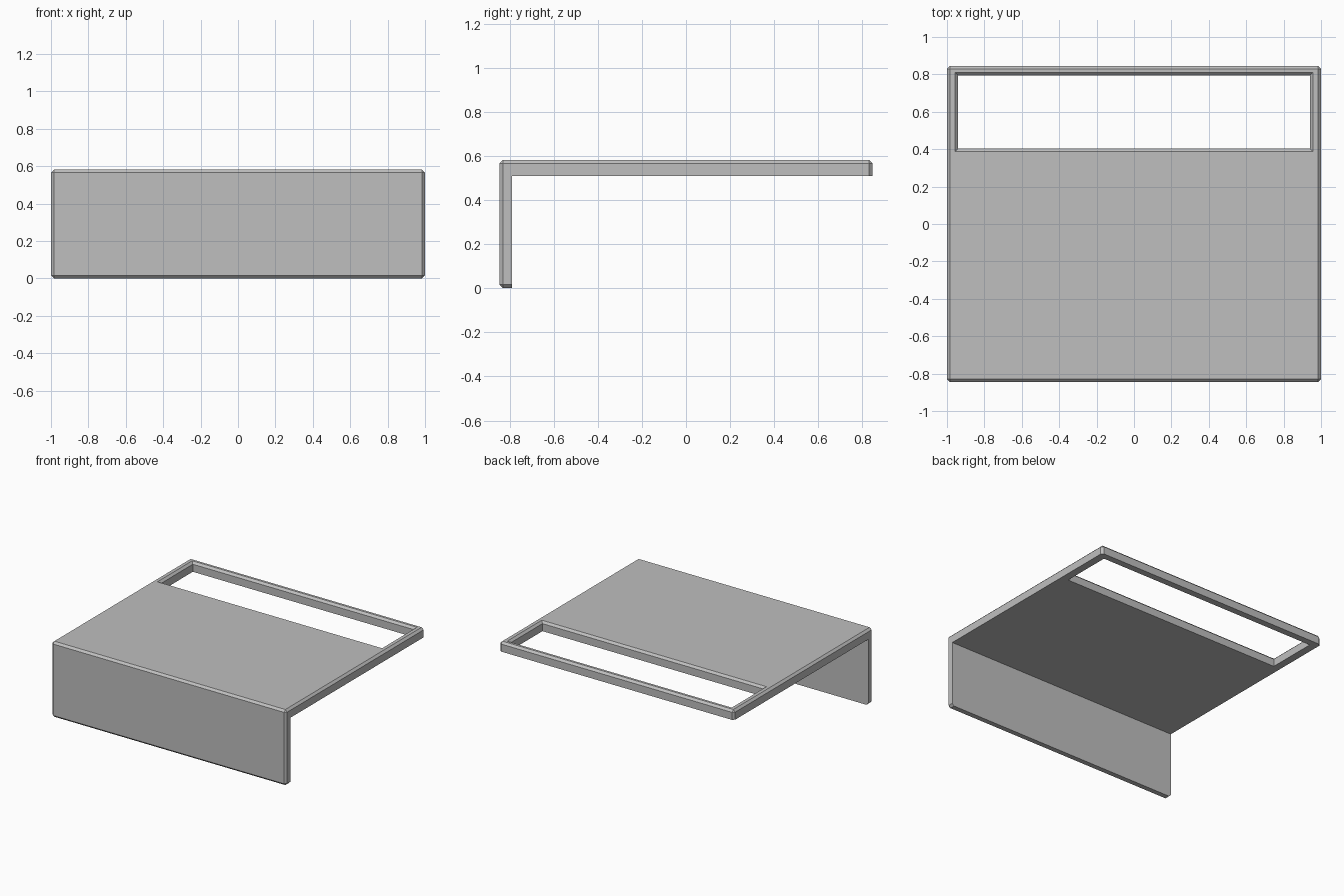
import bpy
import bmesh

cube = bpy.data.objects.get("Cube")
if cube:
    bpy.data.objects.remove(cube, do_unlink=True)

HALF_W, HALF_D, TOP = 1.0, 0.845, 0.582
UNDERSIDE, PANEL_BACK, CHAMFER = 0.508, -0.79, 0.016

grey = bpy.data.materials.new("plain grey")
grey.use_nodes = True
colour = (0.52, 0.52, 0.52, 1)
grey.diffuse_color = colour
grey.node_tree.nodes["Principled BSDF"].inputs["Base Color"].default_value = colour


def loft(name, rings):
    """Solid through a list of equal-length rings, capped at both ends."""
    bm = bmesh.new()
    loops = [[bm.verts.new(p) for p in ring] for ring in rings]
    for a, b in zip(loops, loops[1:]):
        for i in range(len(a)):
            j = (i + 1) % len(a)
            bm.faces.new((a[i], a[j], b[j], b[i]))
    bm.faces.new(loops[0])
    bm.faces.new(loops[-1])
    bmesh.ops.recalc_face_normals(bm, faces=bm.faces)
    mesh = bpy.data.meshes.new(name)
    bm.to_mesh(mesh)
    bm.free()
    obj = bpy.data.objects.new(name, mesh)
    bpy.context.collection.objects.link(obj)
    mesh.materials.append(grey)
    return obj


# Top plate and front panel as one L-shaped profile across x
profile = [(-HALF_D, 0), (PANEL_BACK, 0), (PANEL_BACK, UNDERSIDE),
           (HALF_D, UNDERSIDE), (HALF_D, TOP), (-HALF_D, TOP)]
cover = loft("angled_cover", [[(x, y, z) for y, z in profile] for x in (-HALF_W, HALF_W)])

# Chamfer the outer edges, leaving the inner side sharp
bm = bmesh.new()
bm.from_mesh(cover.data)


def is_outer(edge):
    mid = (edge.verts[0].co + edge.verts[1].co) / 2
    near = lambda a, b: abs(a - b) < 1e-4
    end = near(abs(mid.x), HALF_W) and (near(mid.z, 0) or near(mid.y, HALF_D))
    return near(mid.z, TOP) or near(mid.y, -HALF_D) or end


bmesh.ops.bevel(bm, geom=[e for e in bm.edges if is_outer(e)], offset=CHAMFER,
                offset_type='OFFSET', segments=1, affect='EDGES')
bm.to_mesh(cover.data)
bm.free()

# Rear opening, flared at the top for its chamfered rim
x, y0, y1 = 0.941, 0.403, 0.794


def opening_ring(z, g):
    return [(-x - g, y0 - g, z), (x + g, y0 - g, z), (x + g, y1 + g, z), (-x - g, y1 + g, z)]


cutter = loft("opening_cutter", [opening_ring(UNDERSIDE - 0.1, 0),
                                 opening_ring(TOP - CHAMFER, 0),
                                 opening_ring(TOP + 0.01, CHAMFER + 0.01)])
cutter.hide_render = True
cut = cover.modifiers.new("opening", 'BOOLEAN')
cut.operation = 'DIFFERENCE'
cut.solver = 'EXACT'
cut.object = cutter
bpy.context.view_layer.objects.active = cover
bpy.ops.object.modifier_apply(modifier=cut.name)
bpy.data.objects.remove(cutter, do_unlink=True)
